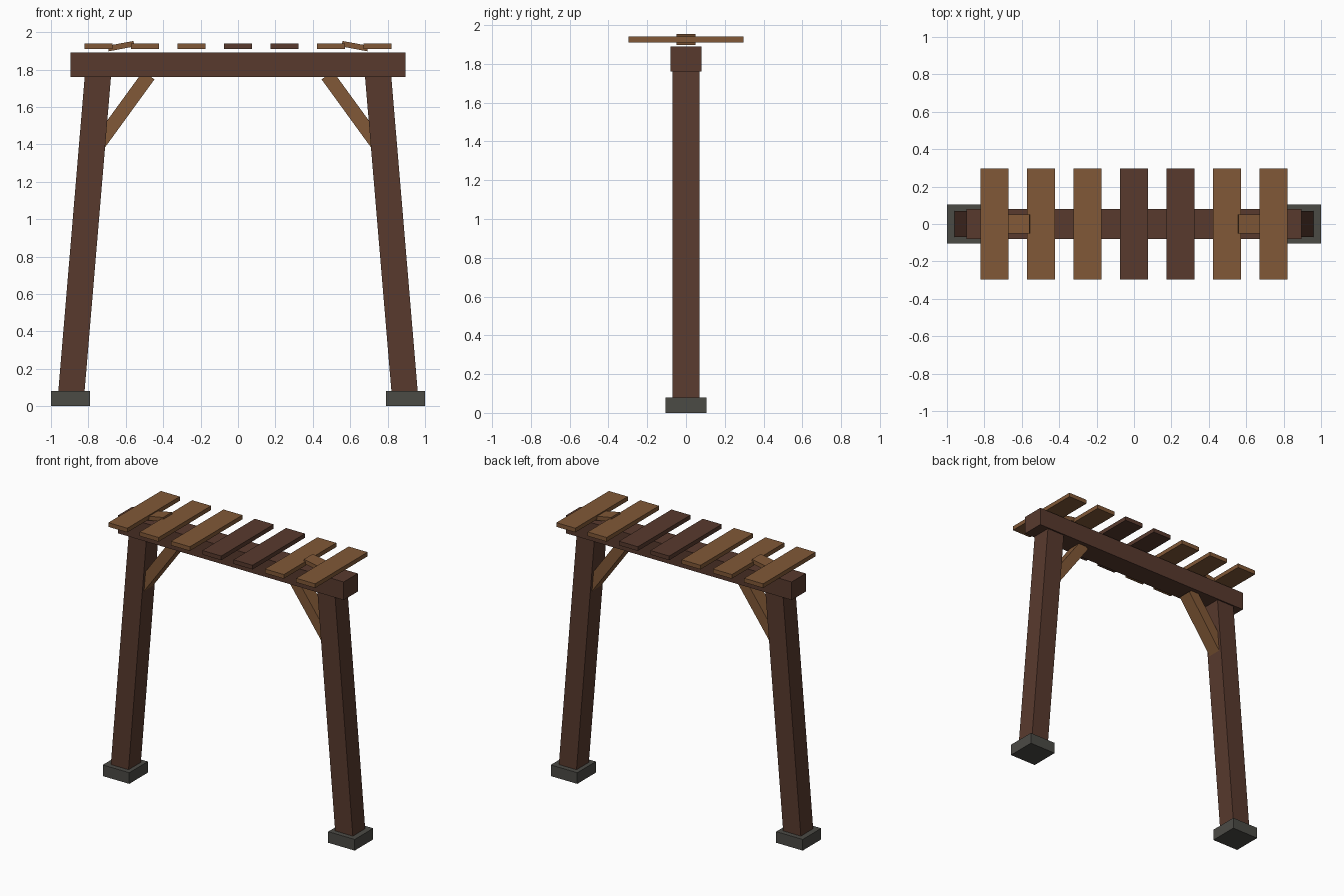
import bpy
import math

cube = bpy.data.objects.get("Cube")
if cube:
    bpy.data.objects.remove(cube, do_unlink=True)


def material(name, rgb):
    mat = bpy.data.materials.new(name)
    mat.use_nodes = True
    color = (*rgb, 1.0)
    mat.diffuse_color = color
    mat.node_tree.nodes["Principled BSDF"].inputs["Base Color"].default_value = color
    return mat


dark_wood = material("dark wood", (0.098, 0.042, 0.027))
light_wood = material("light wood", (0.22, 0.098, 0.038))
stone = material("grey stone", (0.071, 0.069, 0.060))


def box(name, size, center, mat, tilt=0.0):
    """Flat-faced block, tilted in degrees about the y axis."""
    bpy.ops.mesh.primitive_cube_add(size=1, location=center)
    obj = bpy.context.object
    obj.name = name
    for vert in obj.data.vertices:
        vert.co = [c * s for c, s in zip(vert.co, size)]
    obj.rotation_euler.y = math.radians(tilt)
    obj.data.materials.append(mat)
    return obj


# Mirrored supports: footing, leaning post, knee brace and small top plate
for side, s in (("left", 1), ("right", -1)):
    box(f"{side}_footing", (0.21, 0.21, 0.08), (s * 0.895, 0, 0.04), stone)
    box(f"{side}_post", (0.14, 0.14, 1.76), (s * 0.82, 0, 0.92), dark_wood, -s * 4.8)
    box(f"{side}_brace", (0.075, 0.10, 0.50), (s * 0.624, 0, 1.567), light_wood, -s * 36)
    box(f"{side}_top_plate", (0.14, 0.10, 0.03), (s * 0.625, 0, 1.925), light_wood, s * 10.5)

# Crossbeam
box("crossbeam", (1.79, 0.16, 0.13), (0, 0, 1.825), dark_wood)

# Row of roof slats, two of them darker
for i in range(7):
    mat = dark_wood if i in (3, 4) else light_wood
    box(f"roof_slat_{i + 1}", (0.15, 0.595, 0.03), ((i - 3) * 0.2485, 0, 1.925), mat)
